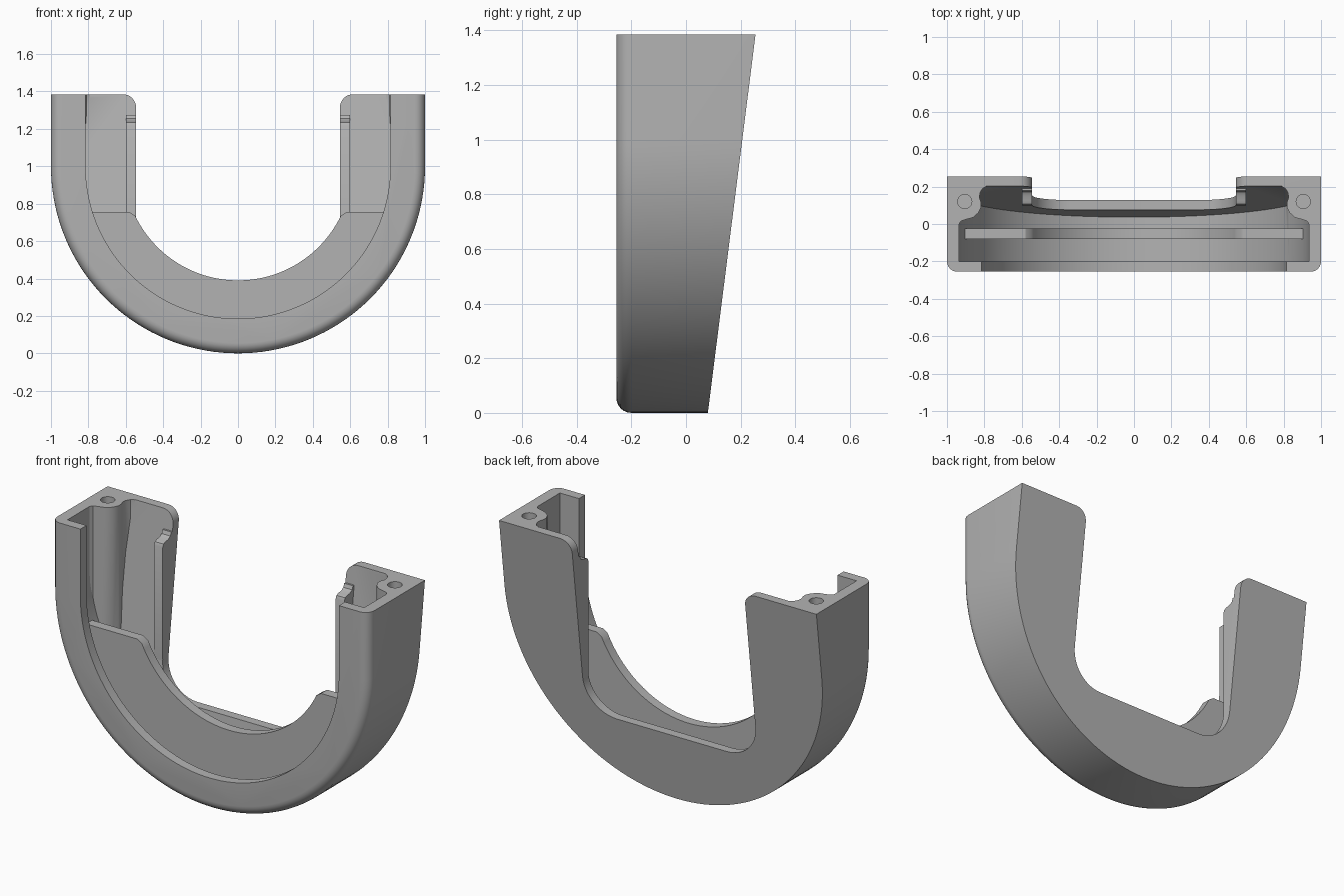
import bpy, bmesh, math
from mathutils import Vector

cube = bpy.data.objects.get("Cube")
if cube:
    bpy.data.objects.remove(cube, do_unlink=True)

grey = bpy.data.materials.new("plain grey")
grey.use_nodes = True
grey.diffuse_color = (0.45, 0.45, 0.45, 1)
grey.node_tree.nodes["Principled BSDF"].inputs["Base Color"].default_value = (0.45, 0.45, 0.45, 1)

TOP = 1.385          # rim height
FRONT = -0.255       # front plane
OVER = 1.6           # cutters run past the rim


def arc(cx, cz, r, start, end, n):
    return [(cx + r * math.cos(math.radians(start + (end - start) * i / n)),
             cz + r * math.sin(math.radians(start + (end - start) * i / n))) for i in range(n + 1)]


def u_shape(r, top):
    return [(-r, top)] + arc(0, 1, r, 180, 360, 72) + [(r, top)]


def back(z, inset=0.0):
    return 0.08 + 0.126 * z - inset


def at_y(profile, y):
    """Place an (x, z) profile at depth y, which may depend on z."""
    return [Vector((x, y(z) if callable(y) else y, z)) for x, z in profile]


def loft(name, rings):
    bm = bmesh.new()
    loops = [[bm.verts.new(p) for p in ring] for ring in rings]
    for a, b in zip(loops, loops[1:]):
        for i in range(len(a)):
            j = (i + 1) % len(a)
            bm.faces.new((a[i], a[j], b[j], b[i]))
    bm.faces.new(loops[0])
    bm.faces.new(loops[-1])
    bmesh.ops.recalc_face_normals(bm, faces=bm.faces)
    mesh = bpy.data.meshes.new(name)
    bm.to_mesh(mesh)
    bm.free()
    mesh.materials.append(grey)
    ob = bpy.data.objects.new(name, mesh)
    bpy.context.collection.objects.link(ob)
    return ob


def combine(target, tool, operation="DIFFERENCE"):
    mod = target.modifiers.new("cut", "BOOLEAN")
    mod.operation = operation
    mod.solver = "EXACT"
    mod.object = tool
    bpy.context.view_layer.objects.active = target
    bpy.ops.object.modifier_apply(modifier=mod.name)
    bpy.data.objects.remove(tool, do_unlink=True)


# U-shaped shell with a rounded front edge and a sloping back
EDGE = 0.055
rings = []
for i in range(7):
    a = math.radians(15 * i)
    rings.append(at_y(u_shape(1 - EDGE * (1 - math.sin(a)), TOP), FRONT + EDGE * (1 - math.cos(a))))
rings.append(at_y(u_shape(1, TOP), back))
shell = loft("shell", rings)

# hollow channel, leaving a screw boss in each back corner
channel = loft("channel_cutter", [at_y(u_shape(0.935, OVER), -0.2),
                                  at_y(u_shape(0.935, OVER), lambda z: back(z, 0.052))])
boss = [(0.97, 0.0), (0.935, 0.0), (0.925, 0.016), (0.9, 0.024), (0.86, 0.035), (0.832, 0.06),
        (0.817, 0.09), (0.817, 0.115), (0.826, 0.14), (0.824, 0.165), (0.81, 0.19),
        (0.79, 0.2), (0.79, 0.35), (0.97, 0.35)]
for side in (-1, 1):
    combine(channel, loft("boss", [[Vector((side * x, y, z)) for x, y in boss] for z in (0.2, 1.7)]))
combine(shell, channel)

# front opening inside the lip
combine(shell, loft("front_cutter", [at_y(u_shape(0.815, OVER), y) for y in (-0.4, -0.15)]))

# back opening: flat bottom, rounded lower corners, rounded upper tips
half = (arc(0.345, 0.58, 0.2, 270, 360, 12) + arc(0.615, 1.315, 0.07, 180, 90, 8) + [(0.615, OVER)])
opening = half + [(-x, z) for x, z in reversed(half)]
combine(shell, loft("back_cutter", [at_y(opening, y) for y in (-0.1, 0.5)]))

# screw holes in the bosses
for side in (-1, 1):
    circle = arc(side * 0.905, 0.12, 0.038, 0, 345, 23)
    combine(shell, loft("hole_cutter", [[Vector((x, y, z)) for x, y in circle] for z in (1.1, 1.5)]))

# curved inner plate, with softened upper corners
plate_top = 0.755
outer_end = math.degrees(math.asin((1 - plate_top) / 0.94))
inner_end = math.degrees(math.asin((1 - plate_top + 0.02) / 0.61))
plate_line = arc(0, 1, 0.94, 180 + outer_end, 360 - outer_end, 60)
inner_line = arc(0, 1, 0.61, 360 - inner_end, 180 + inner_end, 48)
tip = inner_line[0][0] + 0.03
plate_line += [(tip, plate_top)] + inner_line + [(-tip, plate_top)]
plate = loft("inner_plate", [at_y(plate_line, y) for y in (-0.08, -0.025)])

# upright flanges along the inner edges of the back wall
flange = [(0.1, 0.5), (0.1, 1.215), (0.108, 1.233), (0.126, 1.24), (0.15, 1.243),
          (0.17, 1.255), (0.178, 1.275), (0.2, 1.275), (0.125, 0.5)]
flanges = [loft(name, [[Vector((side * x, y, z)) for y, z in flange] for x in (0.545, 0.6)])
           for name, side in (("left_flange", 1), ("right_flange", -1))]

# smooth curved walls, keep edges crisp
bpy.ops.object.select_all(action="DESELECT")
for ob in [shell, plate] + flanges:
    ob.select_set(True)
bpy.context.view_layer.objects.active = shell
bpy.ops.object.shade_smooth_by_angle(angle=math.radians(30))
